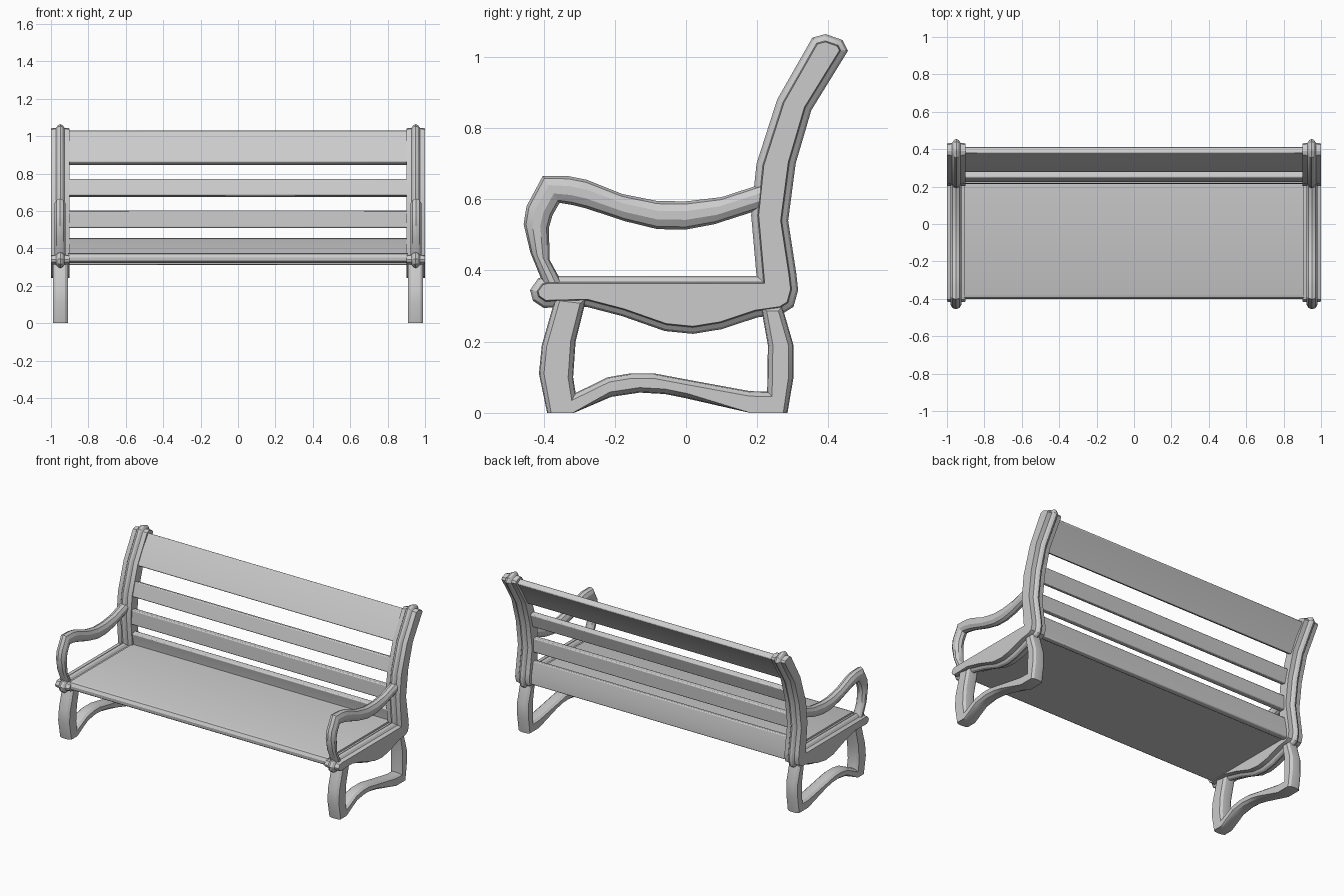
import bpy, bmesh, math
from mathutils import Vector

if "Cube" in bpy.data.objects:
    bpy.data.objects.remove(bpy.data.objects["Cube"])


def inset(outline, d):
    """Move a closed (y, z) outline inward by d with mitred corners; floor points stay on the floor."""
    pts = [Vector(p) for p in outline]
    n = len(pts)
    area = sum(pts[i].cross(pts[(i + 1) % n]) for i in range(n))
    s = 1 if area > 0 else -1
    out = []
    for i in range(n):
        a = (pts[i] - pts[i - 1]).normalized()
        b = (pts[(i + 1) % n] - pts[i]).normalized()
        na, nb = Vector((-a.y, a.x)) * s, Vector((-b.y, b.x)) * s
        q = pts[i] + (na + nb) * (d / max(1 + na.dot(nb), 0.7))
        if pts[i].y == 0:
            q.y = 0
        out.append(q)
    return out


def skin(name, rings):
    """Join rings of equal point count into a closed solid."""
    bm = bmesh.new()
    vs = [[bm.verts.new(p) for p in r] for r in rings]
    n = len(vs[0])
    for r0, r1 in zip(vs, vs[1:]):
        for i in range(n):
            j = (i + 1) % n
            bm.faces.new((r0[i], r0[j], r1[j], r1[i]))
    bm.faces.new(vs[0])
    bm.faces.new(vs[-1])
    bmesh.ops.recalc_face_normals(bm, faces=bm.faces)
    me = bpy.data.meshes.new(name)
    bm.to_mesh(me)
    bm.free()
    ob = bpy.data.objects.new(name, me)
    bpy.context.collection.objects.link(ob)
    bpy.ops.object.select_all(action='DESELECT')
    ob.select_set(True)
    bpy.context.view_layer.objects.active = ob
    bpy.ops.object.shade_smooth_by_angle(angle=math.radians(28))
    return ob


def prism(name, outline, layers):
    """Stack a side outline along x; each layer is (x, inset)."""
    return skin(name, [[(x, p.x, p.y) for p in inset(outline, d)] for x, d in layers])


# Outline of the end frame: seat rail and back post in one piece
frame = [(-0.39, 0.385), (-0.415, 0.378), (-0.438, 0.345), (-0.43, 0.315), (-0.40, 0.295),
         (-0.28, 0.298), (-0.18, 0.272), (-0.06, 0.230), (0.02, 0.222), (0.10, 0.235),
         (0.20, 0.268), (0.27, 0.278), (0.302, 0.298), (0.315, 0.345), (0.310, 0.39),
         (0.287, 0.54), (0.308, 0.70), (0.352, 0.85), (0.455, 1.017), (0.440, 1.047),
         (0.392, 1.064), (0.355, 1.054), (0.256, 0.88), (0.198, 0.70), (0.183, 0.555),
         (0.198, 0.385)]
frame_layers = [(0.90, 0.021), (0.928, 0.018), (0.937, 0.006), (0.95, 0),
                (0.963, 0.006), (0.972, 0.018), (1.0, 0.021)]

# Outline of both legs with the wavy stretcher between them
legs = [(-0.365, 0.33), (-0.385, 0.26), (-0.405, 0.19), (-0.413, 0.11), (-0.39, 0.0),
        (-0.315, 0.0), (-0.21, 0.045), (-0.13, 0.057), (-0.06, 0.053), (0.0, 0.041),
        (0.18, 0.0), (0.285, 0.0), (0.302, 0.10), (0.302, 0.19), (0.27, 0.30),
        (0.21, 0.30), (0.230, 0.19), (0.228, 0.06), (0.18, 0.061), (0.0, 0.094),
        (-0.09, 0.111), (-0.155, 0.111), (-0.22, 0.100), (-0.31, 0.056), (-0.317, 0.10),
        (-0.310, 0.20), (-0.28, 0.32)]
leg_layers = [(0.91, 0.014), (0.924, 0.003), (0.95, 0), (0.976, 0.003), (0.99, 0.014)]

# Armrest: outer and inner edge pairs along its sweep (outer y, z, inner y, z)
arm = [(-0.40, 0.36, -0.345, 0.36), (-0.437, 0.45, -0.383, 0.43), (-0.456, 0.53, -0.385, 0.52),
       (-0.448, 0.58, -0.375, 0.555), (-0.402, 0.666, -0.355, 0.590),
       (-0.33, 0.665, -0.32, 0.584), (-0.28, 0.655, -0.28, 0.574),
       (-0.18, 0.615, -0.17, 0.538), (-0.08, 0.595, -0.08, 0.516), (0.0, 0.594, 0.0, 0.515),
       (0.10, 0.606, 0.08, 0.530), (0.22, 0.645, 0.22, 0.575)]

for side, label in ((1, "right"), (-1, "left")):
    prism(label + "_end_frame", frame, [(side * x, d) for x, d in frame_layers])
    prism(label + "_legs", legs, [(side * x, d) for x, d in leg_layers])
    rings = []
    for oy, oz, iy, iz in arm:
        o, i = Vector((side * 0.952, oy, oz)), Vector((side * 0.952, iy, iz))
        c, h = (o + i) / 2, (o - i) / 2
        rings.append([c + h * math.cos(a) + Vector((0.031 * math.sin(a), 0, 0))
                      for a in (k * math.tau / 10 for k in range(10))])
    skin(label + "_armrest", rings)


def slat(name, front, thick):
    """Board across the bench; front lists (y, z) points bottom to top on its front face."""
    f = [Vector(p) for p in front]
    back = []
    for k, p in enumerate(f):
        t = (f[min(k + 1, len(f) - 1)] - f[max(k - 1, 0)]).normalized()
        back.append(p + Vector((t.y, -t.x)) * thick)
    ob = prism(name, f + back[::-1], [(-0.91, 0), (0.91, 0)])
    bev = ob.modifiers.new("edge", 'BEVEL')
    bev.width, bev.segments, bev.angle_limit = 0.006, 2, math.radians(40)


# Back slats follow the curve of the posts
slat("top_slat", [(0.276, 0.862), (0.325, 0.95), (0.382, 1.032)], 0.038)
slat("upper_slat", [(0.222, 0.684), (0.248, 0.772)], 0.036)
slat("middle_slat", [(0.213, 0.510), (0.216, 0.602)], 0.036)
slat("lower_slat", [(0.238, 0.312), (0.235, 0.37), (0.218, 0.450)], 0.036)

# Seat board with rounded front edge
seat = [(-0.375, 0.376), (-0.392, 0.37), (-0.402, 0.352), (-0.400, 0.332), (-0.385, 0.322),
        (0.255, 0.322), (0.255, 0.376)]
prism("seat", seat, [(-0.91, 0), (0.91, 0)])
